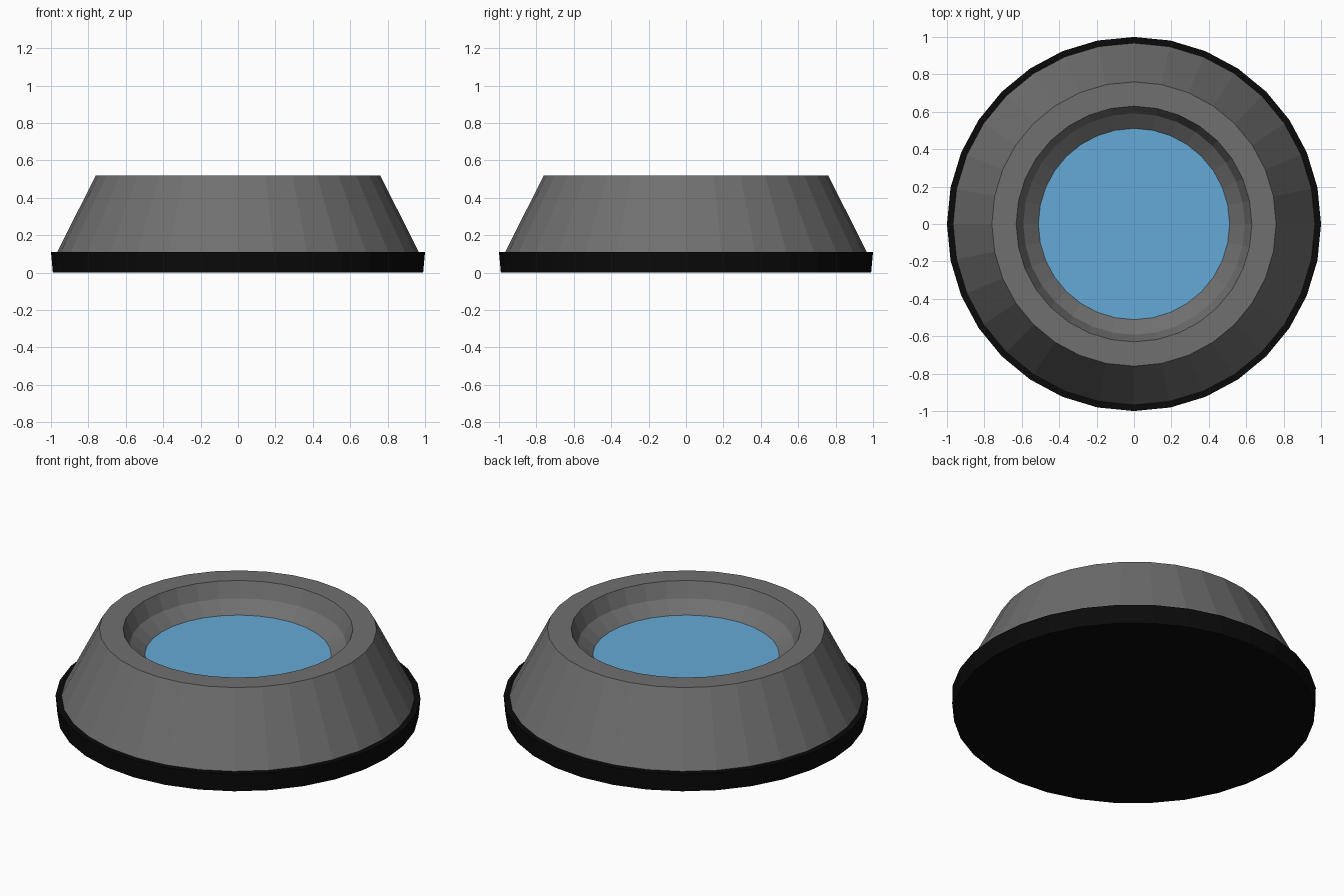
import bpy, bmesh, math

if "Cube" in bpy.data.objects:
    bpy.data.objects.remove(bpy.data.objects["Cube"])

SIDES = 32


def material(name, rgb):
    m = bpy.data.materials.new(name)
    m.diffuse_color = (*rgb, 1)
    m.use_nodes = True
    m.node_tree.nodes["Principled BSDF"].inputs["Base Color"].default_value = m.diffuse_color
    return m


def lathe(name, profile, mat):
    """Revolve (radius, z) points, outside bottom first; radius 0 is a pole."""
    bm = bmesh.new()
    rings = []
    for r, z in profile:
        if r == 0:
            rings.append([bm.verts.new((0, 0, z))] * SIDES)
        else:
            rings.append([bm.verts.new((r * math.cos(a), r * math.sin(a), z))
                          for a in (2 * math.pi * i / SIDES for i in range(SIDES))])
    for low, high in zip(rings, rings[1:]):
        for i in range(SIDES):
            j = (i + 1) % SIDES
            corners = dict.fromkeys((low[i], low[j], high[j], high[i]))
            bm.faces.new(list(corners))
    mesh = bpy.data.meshes.new(name)
    bm.to_mesh(mesh)
    bm.free()
    mesh.materials.append(mat)
    obj = bpy.data.objects.new(name, mesh)
    bpy.context.collection.objects.link(obj)
    return obj


rubber = material("black_rubber", (0.003, 0.003, 0.003))
metal = material("dark_grey", (0.16, 0.16, 0.16))
blue = material("water_blue", (0.13, 0.40, 0.68))

# Black rubber foot
lathe("rubber_base", [(0, 0), (0.99, 0), (1.0, 0.11), (0.96, 0.11), (0, 0.11)], rubber)

# Sloped outer wall, flat rim and rounded inner basin
lathe("bowl", [(0.967, 0.11), (0.76, 0.52), (0.63, 0.52), (0.592, 0.43),
               (0.51, 0.365), (0.40, 0.32), (0, 0.30)], metal)

# Water surface
lathe("water", [(0.511, 0.366), (0, 0.366)], blue)
